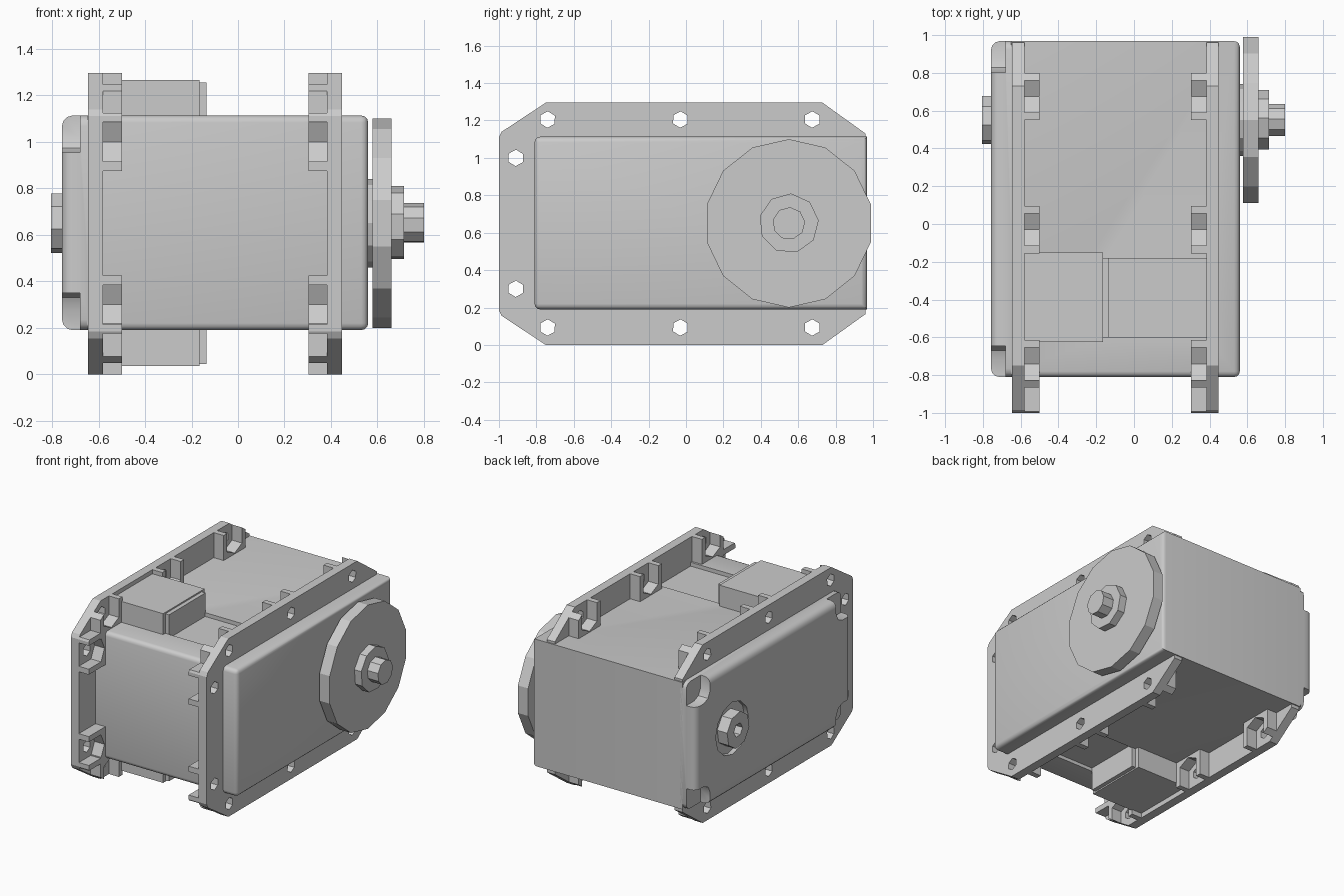
import bpy, bmesh, math

if "Cube" in bpy.data.objects:
    bpy.data.objects.remove(bpy.data.objects["Cube"])

BODY_Y, BODY_Z = (-0.81, 0.968), (0.19, 1.113)
AXIS = (0.55, 0.65)                      # output axis in y, z


def finish(bm, name):
    bmesh.ops.recalc_face_normals(bm, faces=bm.faces[:])
    me = bpy.data.meshes.new(name)
    bm.to_mesh(me)
    bm.free()
    ob = bpy.data.objects.new(name, me)
    bpy.context.collection.objects.link(ob)
    return ob


def add_prism(bm, pts, x0, x1):
    """Extrude a y-z profile along x."""
    a = [bm.verts.new((x0, y, z)) for y, z in pts]
    b = [bm.verts.new((x1, y, z)) for y, z in pts]
    bm.faces.new(a)
    bm.faces.new(b[::-1])
    for i in range(len(a)):
        j = (i + 1) % len(a)
        bm.faces.new((a[i], b[i], b[j], a[j]))


def prism(name, *parts):
    bm = bmesh.new()
    for pts, x0, x1 in parts:
        add_prism(bm, pts, x0, x1)
    return finish(bm, name)


def ngon(c, r, n, turn=0.0):
    return [(c[0] + r * math.cos(turn + math.tau * i / n),
             c[1] + r * math.sin(turn + math.tau * i / n)) for i in range(n)]


def rect(y0, y1, z0, z1):
    return [(y0, z0), (y1, z0), (y1, z1), (y0, z1)]


def bevel(ob, width, pick, segments=3):
    """Bevel the edges whose midpoint and direction satisfy pick."""
    bm = bmesh.new()
    bm.from_mesh(ob.data)
    es = [e for e in bm.edges
          if pick((e.verts[0].co + e.verts[1].co) / 2, e.verts[0].co - e.verts[1].co)]
    bmesh.ops.bevel(bm, geom=es, offset=width, segments=segments, profile=0.5, affect='EDGES')
    bm.to_mesh(ob.data)
    bm.free()


def apply_bool(ob, cutter, op='DIFFERENCE'):
    m = ob.modifiers.new("cut", 'BOOLEAN')
    m.object, m.operation, m.solver = cutter, op, 'EXACT'
    bpy.context.view_layer.objects.active = ob
    bpy.ops.object.modifier_apply(modifier=m.name)
    bpy.data.objects.remove(cutter)


def smooth(ob):
    bpy.ops.object.select_all(action='DESELECT')
    ob.select_set(True)
    bpy.context.view_layer.objects.active = ob
    bpy.ops.object.shade_smooth_by_angle(angle=math.radians(35))


# main housing with a rounded output end and a shallow cable recess top and bottom
housing = prism("housing", (rect(*BODY_Y, *BODY_Z), -0.65, 0.56))
bevel(housing, 0.03, lambda m, d: m.x > 0.55 or (abs(d.x) > 0.1 and m.y < 0))
apply_bool(housing, prism("recess_cutter",
                          (rect(-0.6, -0.185, 1.085, 1.3), -0.15, 0.385),
                          (rect(-0.6, -0.185, 0.0, 0.215), -0.15, 0.385)))
smooth(housing)

# rear lid: rounded outer rim, four corner screw notches and a round idler recess
lid = prism("rear_lid", (rect(*BODY_Y, *BODY_Z), -0.757, -0.63))
bevel(lid, 0.045, lambda m, d: m.x < -0.65)
NOTCH = [(-0.1, -0.1), (0.165, -0.1), (0.165, 0.09), (0.14, 0.14), (0.09, 0.16), (-0.1, 0.16)]
for y0, sy in ((-0.81, 1), (0.968, -1)):
    for z0, sz in ((0.19, 1), (1.113, -1)):
        pts = [(y0 + sy * a, z0 + sz * b) for a, b in NOTCH]
        apply_bool(lid, prism("notch_cutter", (pts, -0.9, -0.68)))
apply_bool(lid, prism("idler_cutter", (ngon(AXIS, 0.19, 12), -0.9, -0.725)))
smooth(lid)

# two mounting flanges with holes and nut-pocket lugs, mirrored about x = -0.1
OUTLINE = [(-0.75, 0), (0.73, 0), (0.96, 0.165), (0.96, 1.13), (0.73, 1.295),
           (-0.75, 1.295), (-0.985, 1.14), (-1.0, 1.11), (-1.0, 0.185), (-0.985, 0.155)]
LUG = [(-0.125, -0.03), (0.125, -0.03), (0.125, 0.22), (0.085, 0.22), (0.085, 0.05),
       (0, 0.01), (-0.085, 0.05), (-0.085, 0.22), (-0.125, 0.22)]
for side, fx in (("rear", lambda x: x), ("output", lambda x: -0.197 - x)):
    holes, lugs = [], []
    for y in (-0.74, -0.03, 0.675):
        holes += [(y, 1.205), (y, 0.093)]
        lugs += [[(y + t, 1.11 + h) for t, h in LUG], [(y + t, 0.19 - h) for t, h in LUG]]
    for z in (0.3, 1.0):
        holes.append((-0.91, z))
        lugs.append([(-0.81 - h, z + t) for t, h in LUG])
    plate = prism(side + "_flange", (OUTLINE, fx(-0.645), fx(-0.58)))
    apply_bool(plate, prism("hole_cutter", *[(ngon(h, 0.044, 6, 0.5), fx(-0.8), fx(-0.55))
                                             for h in holes]))
    for i, pts in enumerate(lugs):
        lug = prism(f"{side}_nut_lug_{i + 1}", (pts, fx(-0.60), fx(-0.50)))
        apply_bool(lug, prism("clip", (OUTLINE, fx(-0.9), fx(-0.3))), 'INTERSECT')

# cable connectors on the top and bottom
for name, (za, zb, zc) in {"top": (1.06, 1.265, 1.255), "bottom": (0.24, 0.035, 0.045)}.items():
    prism(name + "_connector", (rect(-0.625, -0.15, za, zb), -0.58, -0.165),
          (rect(-0.6, -0.18, za, zc), -0.17, -0.135))

# output collar, horn disc, boss and shaft
prism("output_collar", (ngon(AXIS, 0.19, 12), 0.54, 0.59))
prism("horn_disc", (ngon(AXIS, 0.45, 14, math.pi / 2), 0.578, 0.66))
prism("horn_boss", (ngon(AXIS, 0.16, 9, 0.1), 0.65, 0.715))
prism("output_shaft", (ngon(AXIS, 0.087, 9, 0.1), 0.70, 0.80))

# idler hub on the rear side, with a centre hole
hub = prism("idler_hub", (ngon(AXIS, 0.13, 8, 0.2), -0.805, -0.71))
apply_bool(hub, prism("hub_cutter", (ngon(AXIS, 0.05, 6), -0.9, -0.75)))
